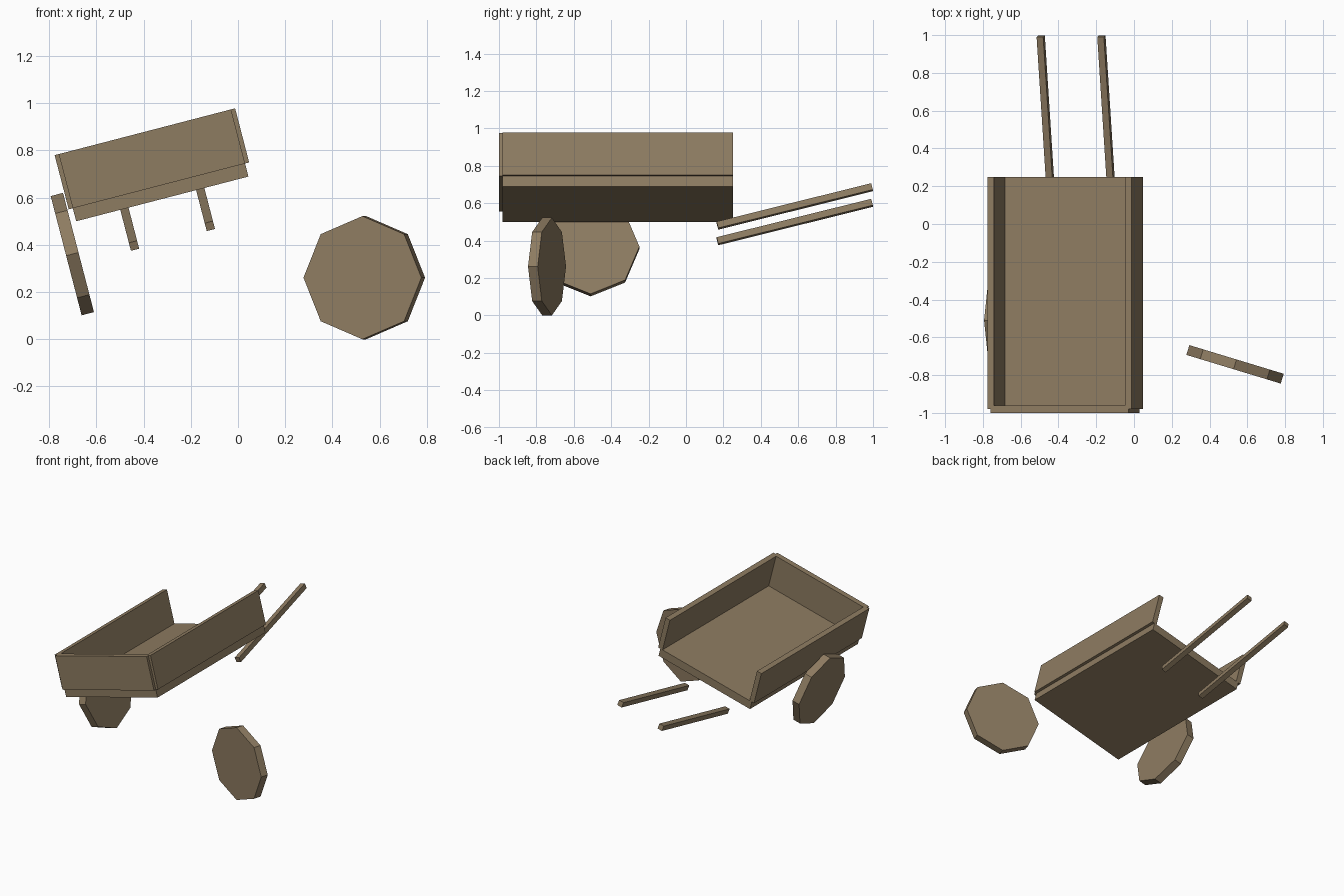
import bpy, math
from mathutils import Matrix, Vector

if "Cube" in bpy.data.objects:
    bpy.data.objects.remove(bpy.data.objects["Cube"])

wood = bpy.data.materials.new("wood")
wood.diffuse_color = (0.27, 0.2, 0.12, 1)
wood.use_nodes = True
wood.node_tree.nodes["Principled BSDF"].inputs["Base Color"].default_value = wood.diffuse_color

# Tilted frame of the cart: origin at the middle of the floor's top face
TILT = math.radians(-14.55)
cart = Matrix.Translation((-0.335, 0, 0.65)) @ Matrix.Rotation(TILT, 4, 'Y')


def finish(name, matrix):
    ob = bpy.context.object
    ob.name = name
    ob.data.materials.append(wood)
    ob.matrix_world = matrix
    return ob


def box(name, lo, hi, frame):
    lo, hi = Vector(lo), Vector(hi)
    bpy.ops.mesh.primitive_cube_add(size=1)
    bpy.context.object.data.transform(
        Matrix.Translation((lo + hi) / 2) @ Matrix.Diagonal((*(hi - lo), 1)))
    return finish(name, frame)


def wheel(name, frame):
    # eight-sided disc, axle along local x, one corner pointing up
    bpy.ops.mesh.primitive_cylinder_add(vertices=8, radius=0.261, depth=0.054)
    bpy.context.object.data.transform(Matrix.Rotation(math.pi / 2, 4, 'Y'))
    return finish(name, frame)


# Cart bed
W, H, FRONT, BACK, T = 0.377, 0.237, -0.98, 0.25, 0.018
box("floor", (-W, FRONT, -0.057), (W, BACK, 0), cart)
box("front_board", (-W, -1.0, 0), (W, -0.96, H), cart)

for side, s in (("left", -1), ("right", 1)):
    # Side boards straddle the floor edges
    box(side + "_side_board", (s * W - T, FRONT, 0), (s * W + T, BACK, H), cart)
    # Handles rise toward the back
    frame = (cart @ Matrix.Translation((s * 0.166, 0.168, -0.219))
             @ Matrix.Rotation(math.radians(14.4), 4, 'X'))
    box(side + "_handle", (-T, 0, -T), (T, 0.853, T), frame)

# Wheels: one leaning with the cart, the other come off and standing alone
wheel("left_wheel", Matrix.Translation((-0.702, -0.51, 0.361))
      @ Matrix.Rotation(TILT, 4, 'Y'))
wheel("loose_wheel", Matrix.Translation((0.535, -0.743, 0.261))
      @ Matrix.Rotation(math.radians(73.1), 4, 'Z'))
